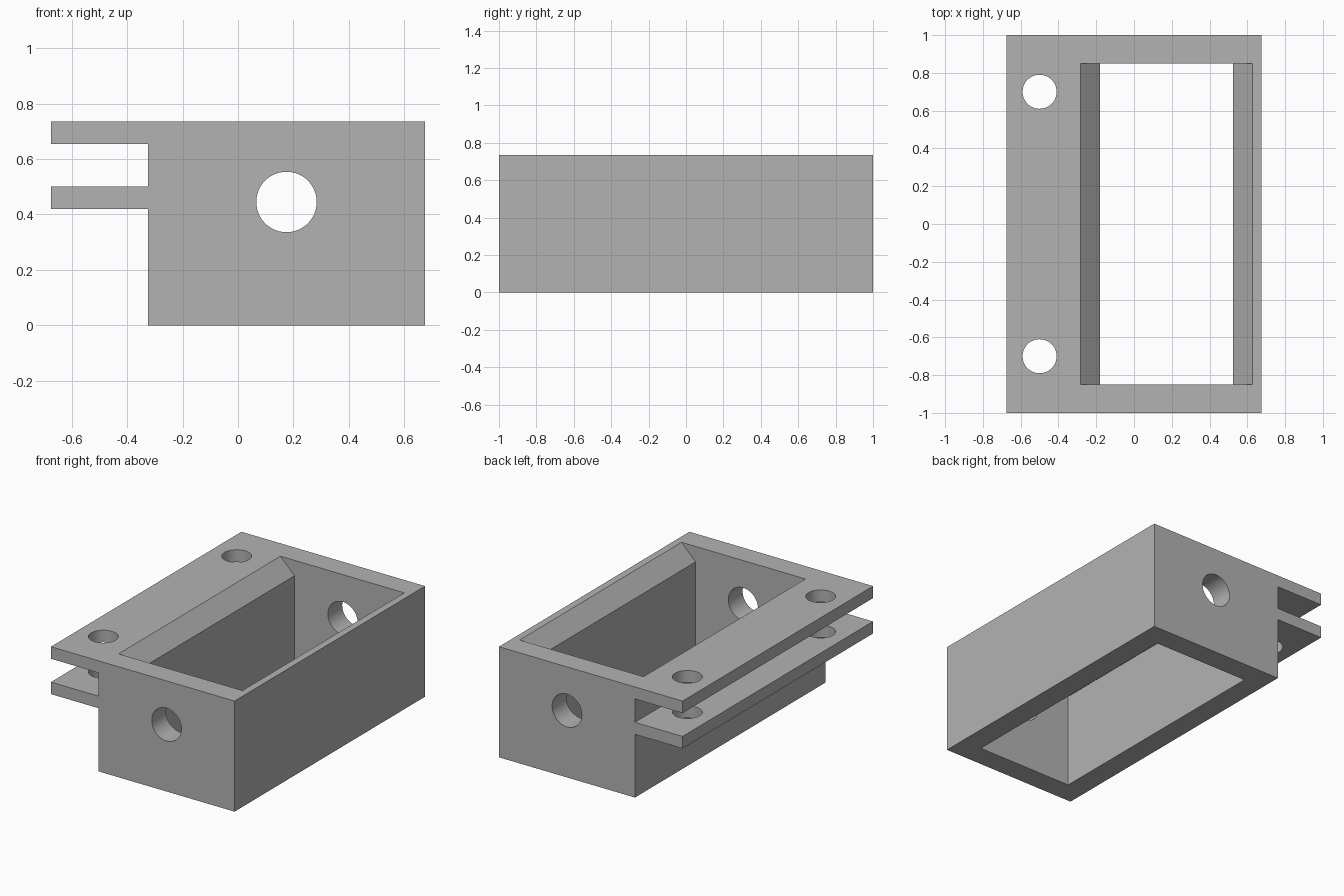
import bpy
import bmesh
from mathutils import Matrix

cube = bpy.data.objects.get("Cube")
if cube:
    bpy.data.objects.remove(cube, do_unlink=True)

grey = bpy.data.materials.new("plain grey")
grey.use_nodes = True
colour = (0.45, 0.45, 0.45, 1)
grey.diffuse_color = colour
grey.node_tree.nodes["Principled BSDF"].inputs["Base Color"].default_value = colour

HEIGHT = 0.735
WALL_L, WALL_R, FLANGE = -0.325, 0.675, -0.675


def add_object(name, bm):
    bmesh.ops.recalc_face_normals(bm, faces=bm.faces)
    mesh = bpy.data.meshes.new(name)
    bm.to_mesh(mesh)
    bm.free()
    mesh.materials.append(grey)
    obj = bpy.data.objects.new(name, mesh)
    bpy.context.collection.objects.link(obj)
    return obj


def extrude_profile(name, points, half_length):
    """Extrude an x-z outline along y, centred on y = 0."""
    bm = bmesh.new()
    face = bm.faces.new([bm.verts.new((x, -half_length, z)) for x, z in points])
    result = bmesh.ops.extrude_face_region(bm, geom=[face])
    verts = [v for v in result["geom"] if isinstance(v, bmesh.types.BMVert)]
    bmesh.ops.translate(bm, verts=verts, vec=(0, 2 * half_length, 0))
    return add_object(name, bm)


def cylinder(name, radius, depth, centre, along_y=False):
    bm = bmesh.new()
    turn = Matrix.Rotation(1.5707963, 4, "X") if along_y else Matrix()
    bmesh.ops.create_cone(bm, cap_ends=True, segments=64, radius1=radius,
                          radius2=radius, depth=depth,
                          matrix=Matrix.Translation(centre) @ turn)
    return add_object(name, bm)


# Box with two parallel mounting flanges on one side
housing = extrude_profile("housing", [
    (WALL_L, 0), (WALL_R, 0), (WALL_R, HEIGHT), (FLANGE, HEIGHT),
    (FLANGE, 0.655), (WALL_L, 0.655), (WALL_L, 0.5), (FLANGE, 0.5),
    (FLANGE, 0.42), (WALL_L, 0.42)], 1)

# Open cavity whose long walls flare out at the rim
low_l, low_r, flare, over = -0.18, 0.525, 0.103, 0.1
cutters = [extrude_profile("cavity_cutter", [
    (low_l, -over), (low_r, -over), (low_r, HEIGHT - flare),
    (low_r + flare, HEIGHT), (low_r + flare, HEIGHT + over),
    (low_l - flare, HEIGHT + over), (low_l - flare, HEIGHT),
    (low_l, HEIGHT - flare)], 0.85)]

# Round hole through both end walls, and screw holes through the flanges
cutters.append(cylinder("end_hole_cutter", 0.109, 3, (0.175, 0, 0.445), True))
for y in (-0.7, 0.7):
    cutters.append(cylinder("screw_hole_cutter", 0.09, 1, (-0.5, y, 0.6)))

for cutter in cutters:
    cutter.hide_render = True
    cutter.hide_viewport = True
    cutter.display_type = "WIRE"
    cut = housing.modifiers.new(cutter.name, "BOOLEAN")
    cut.operation = "DIFFERENCE"
    cut.solver = "EXACT"
    cut.object = cutter

# Bake the cuts, then remove the cutters
graph = bpy.context.evaluated_depsgraph_get()
baked = bpy.data.meshes.new_from_object(housing.evaluated_get(graph))
housing.modifiers.clear()
housing.data = baked
for cutter in cutters:
    bpy.data.objects.remove(cutter, do_unlink=True)

# Smooth hole walls, sharp edges elsewhere
bpy.ops.object.select_all(action="DESELECT")
housing.select_set(True)
bpy.context.view_layer.objects.active = housing
bpy.ops.object.shade_smooth_by_angle(angle=0.5)
